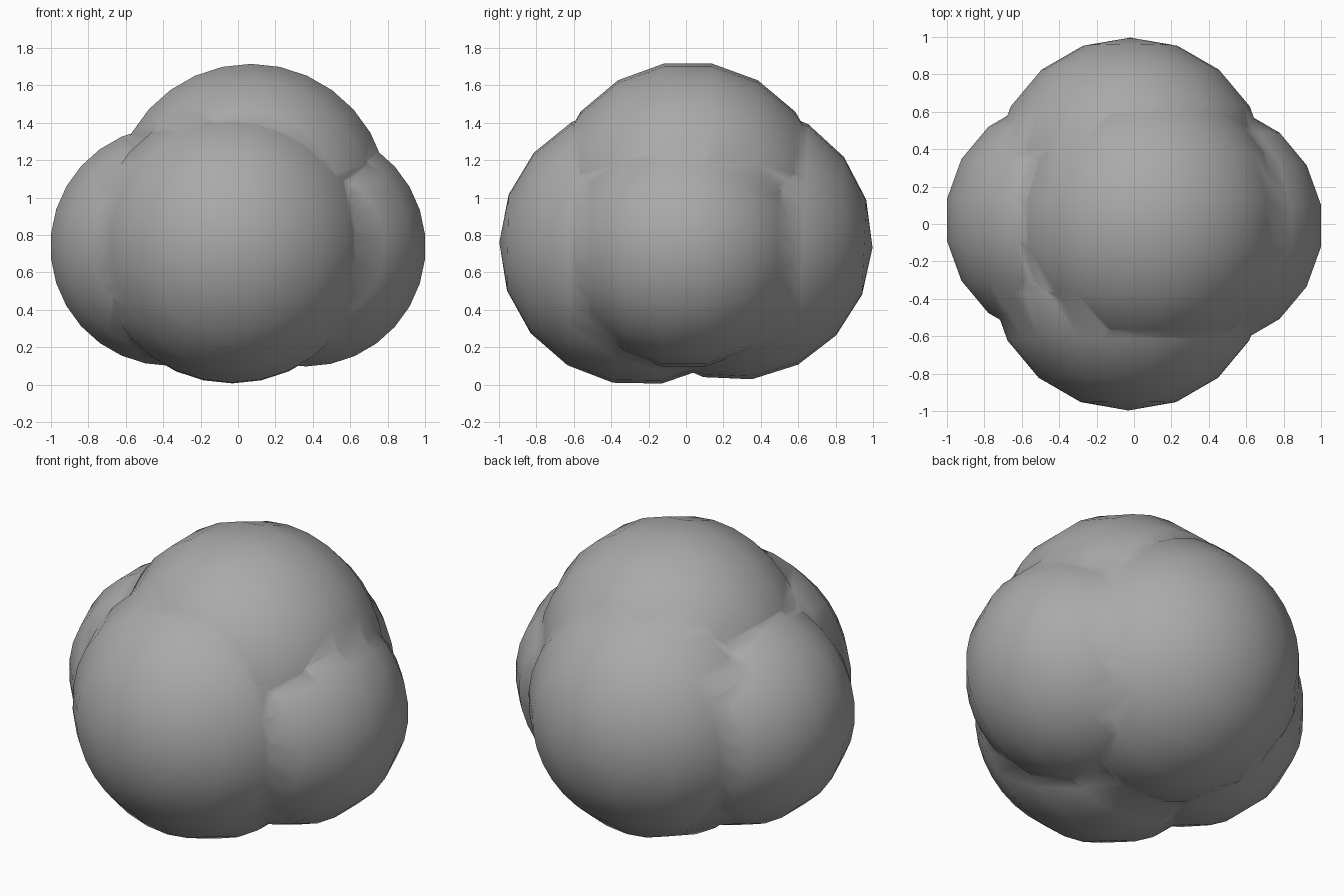
import bpy
from math import radians

cube = bpy.data.objects.get("Cube")
if cube:
    bpy.data.objects.remove(cube, do_unlink=True)

grey = bpy.data.materials.new("mid_grey")
grey.use_nodes = True
grey.diffuse_color = (0.4, 0.4, 0.4, 1)
grey.node_tree.nodes["Principled BSDF"].inputs["Base Color"].default_value = (0.4, 0.4, 0.4, 1)


def lobe(name, centre, radius, tilt=0):
    """Coarse ball with its poles facing front and back."""
    bpy.ops.mesh.primitive_uv_sphere_add(
        segments=30, ring_count=9, radius=radius, location=centre,
        rotation=(radians(90 + tilt), 0, 0))
    ball = bpy.context.object
    ball.name = name
    # Put a vertex row on the vertical plane
    ball.data.materials.append(grey)
    return ball


# Five overlapping lobes
body = lobe("lobed_body", (-0.03, -0.247, 0.747), 0.75, -1)
others = [
    lobe("back_lobe", (-0.02, 0.255, 0.765), 0.742, -2.5),
    lobe("top_lobe", (0.07, 0.01, 0.978), 0.748),
    lobe("left_lobe", (0.363, -0.01, 0.737), 0.65),
    lobe("right_lobe", (-0.363, 0.022, 0.74), 0.65),
]

# Fuse the lobes into one skin
bpy.context.view_layer.objects.active = body
for other in others:
    fuse = body.modifiers.new("fuse_" + other.name, "BOOLEAN")
    fuse.operation = "UNION"
    fuse.solver = "EXACT"
    fuse.object = other
    bpy.ops.object.modifier_apply(modifier=fuse.name)
for other in others:
    bpy.data.objects.remove(other, do_unlink=True)

# Soft shading over the whole skin
bpy.ops.object.select_all(action="DESELECT")
body.select_set(True)
bpy.ops.object.shade_smooth()
